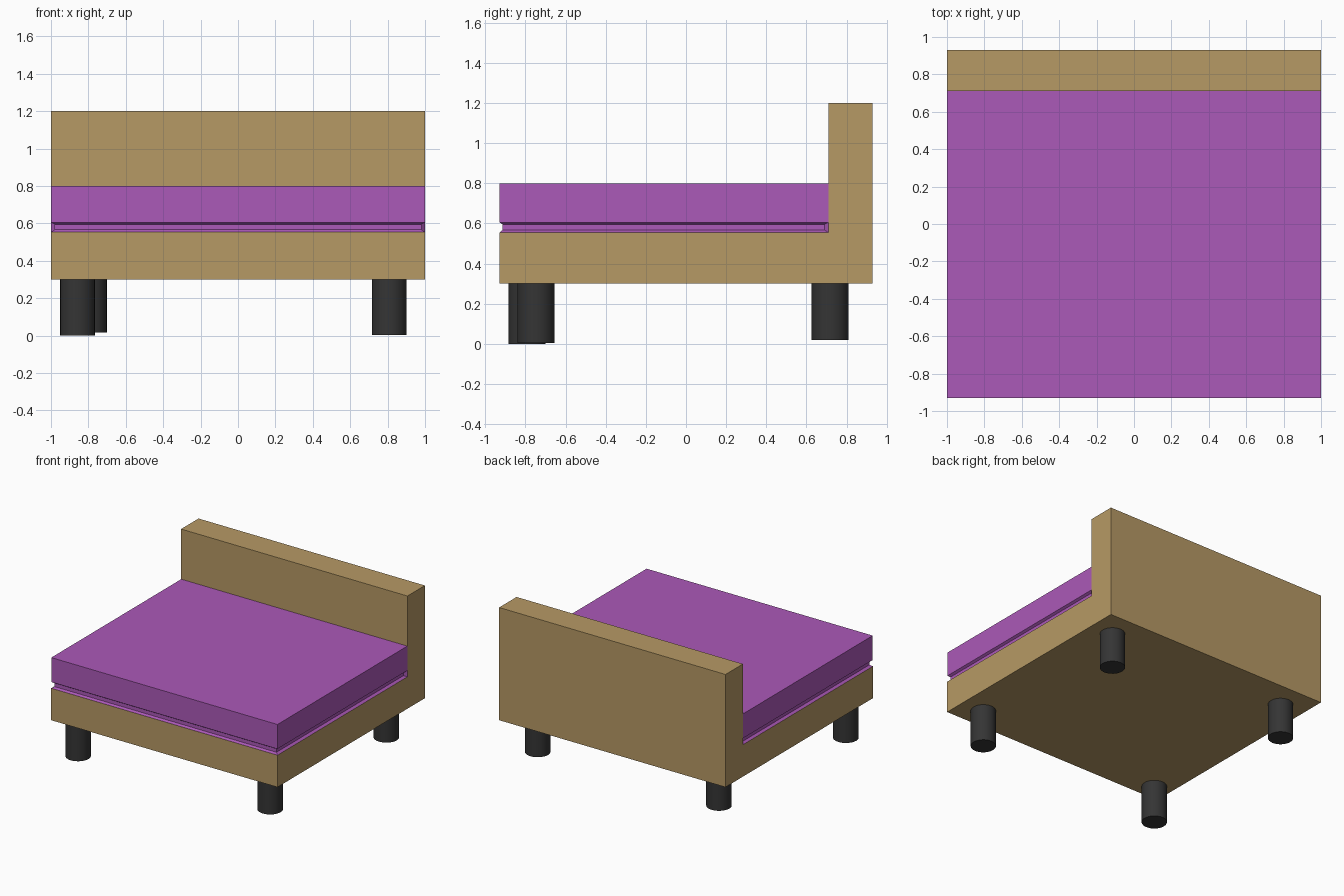
import bpy, bmesh

if "Cube" in bpy.data.objects:
    bpy.data.objects.remove(bpy.data.objects["Cube"])


def material(name, rgb):
    m = bpy.data.materials.new(name)
    m.diffuse_color = (*rgb, 1)
    m.use_nodes = True
    m.node_tree.nodes["Principled BSDF"].inputs["Base Color"].default_value = m.diffuse_color
    return m


WOOD = material("tan_wood", (0.47, 0.32, 0.13))
FABRIC = material("purple_fabric", (0.41, 0.10, 0.48))
DARK = material("dark_leg", (0.035, 0.035, 0.035))


def loft(name, rings, mat):
    """Join matching vertex rings into a capped solid."""
    bm = bmesh.new()
    loops = [[bm.verts.new(p) for p in ring] for ring in rings]
    n = len(loops[0])
    for a, b in zip(loops, loops[1:]):
        for i in range(n):
            j = (i + 1) % n
            bm.faces.new((a[i], a[j], b[j], b[i]))
    bm.faces.new(loops[0][::-1])
    bm.faces.new(loops[-1])
    bmesh.ops.recalc_face_normals(bm, faces=bm.faces)
    me = bpy.data.meshes.new(name)
    bm.to_mesh(me)
    bm.free()
    me.materials.append(mat)
    ob = bpy.data.objects.new(name, me)
    bpy.context.collection.objects.link(ob)
    return ob


# L-shaped base with headboard
FRONT, BACK, SEAT_BACK = -0.93, 0.93, 0.71
side = [(FRONT, 0.3), (BACK, 0.3), (BACK, 1.2), (SEAT_BACK, 1.2),
        (SEAT_BACK, 0.555), (FRONT, 0.555)]
loft("frame", [[(x, y, z) for y, z in side] for x in (-1, 1)], WOOD)


# Mattress with a groove round the front and sides
def mattress_ring(z, inset):
    x, y0, y1 = 1 - inset, FRONT + inset * 0.8, SEAT_BACK - inset
    pts = [(-x, y0), (x, y0), (x, y1), (1, SEAT_BACK),
           (-1, SEAT_BACK), (-x, y1)]
    return [(px, py, z) for px, py in pts]


levels = [(0.555, 0.001), (0.567, 0.02), (0.595, 0.02), (0.605, 0.001), (0.8, 0.001)]
loft("mattress", [mattress_ring(z, i) for z, i in levels], FABRIC)

# Four round legs, slightly uneven in position and length
legs = {"front_left_leg": (-0.858, -0.792, 0.0),
        "front_right_leg": (0.808, -0.748, 0.004),
        "rear_left_leg": (-0.794, 0.718, 0.018),
        "rear_right_leg": (0.808, 0.718, 0.018)}
for name, (x, y, z) in legs.items():
    top = 0.31
    bpy.ops.mesh.primitive_cylinder_add(vertices=32, radius=0.0925, depth=top - z,
                                        location=(x, y, (top + z) / 2))
    leg = bpy.context.object
    leg.name = name
    leg.data.materials.append(DARK)
    bpy.ops.object.shade_smooth_by_angle()
